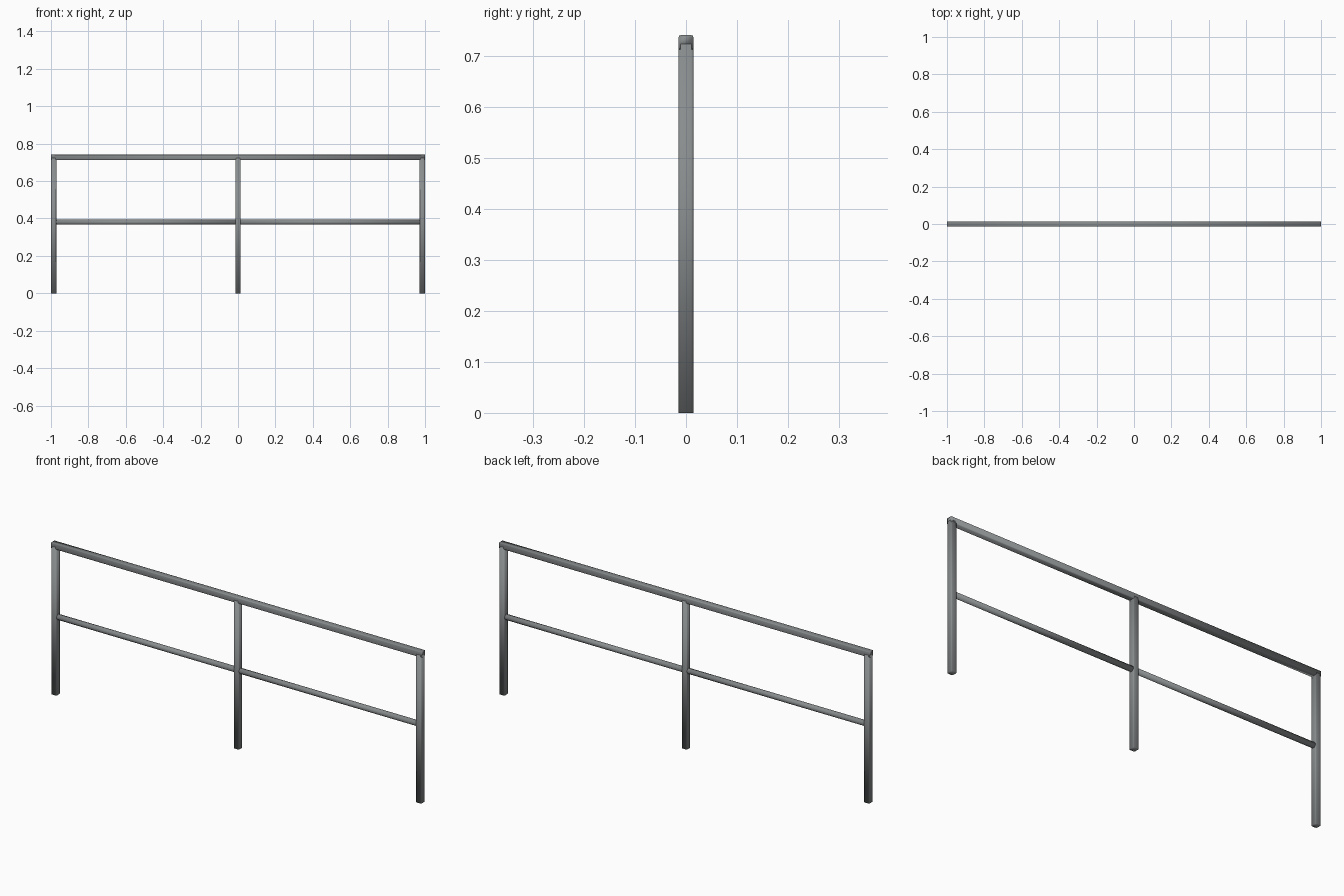
import bpy
import bmesh
from mathutils import Matrix

cube = bpy.data.objects.get("Cube")
if cube:
    bpy.data.objects.remove(cube, do_unlink=True)

steel = bpy.data.materials.new("grey steel")
steel.use_nodes = True
colour = (0.25, 0.265, 0.27, 1)
steel.diffuse_color = colour
steel.node_tree.nodes["Principled BSDF"].inputs["Base Color"].default_value = colour


def finish(name, bm):
    mesh = bpy.data.meshes.new(name)
    bm.to_mesh(mesh)
    bm.free()
    mesh.materials.append(steel)
    mesh.shade_smooth()
    obj = bpy.data.objects.new(name, mesh)
    bpy.context.collection.objects.link(obj)


def square_tube(name, size, centre, axis, round_off):
    """Box bar whose long edges (along axis) are rounded."""
    bm = bmesh.new()
    bmesh.ops.create_cube(bm, size=1)
    bmesh.ops.scale(bm, vec=size, verts=bm.verts)
    long_edges = [e for e in bm.edges
                  if abs((e.verts[0].co - e.verts[1].co)[axis]) > 0.1]
    bmesh.ops.bevel(bm, geom=long_edges, offset=round_off, segments=2,
                    profile=0.5, affect='EDGES')
    bmesh.ops.translate(bm, vec=centre, verts=bm.verts)
    finish(name, bm)


def round_tube(name, radius, x0, x1, z):
    bm = bmesh.new()
    bmesh.ops.create_cone(bm, cap_ends=True, segments=16, radius1=radius,
                          radius2=radius, depth=x1 - x0)
    bmesh.ops.rotate(bm, matrix=Matrix.Rotation(1.5708, 3, 'Y'), verts=bm.verts)
    bmesh.ops.translate(bm, vec=((x0 + x1) / 2, 0, z), verts=bm.verts)
    finish(name, bm)


width = 0.029
post_top = 0.724
end_x = 1 - width / 2

# Posts
for name, x in (("right_post", -end_x), ("middle_post", 0), ("left_post", end_x)):
    square_tube(name, (width, width, post_top), (x, 0, post_top / 2), 2, 0.004)

# Top rail
square_tube("top_rail", (2, width, width), (0, 0, 0.741 - width / 2), 0, 0.004)

# Round middle rails between the posts
for name, x0, x1 in (("right_middle_rail", -end_x, 0), ("left_middle_rail", 0, end_x)):
    round_tube(name, 0.0135, x0, x1, 0.38)
